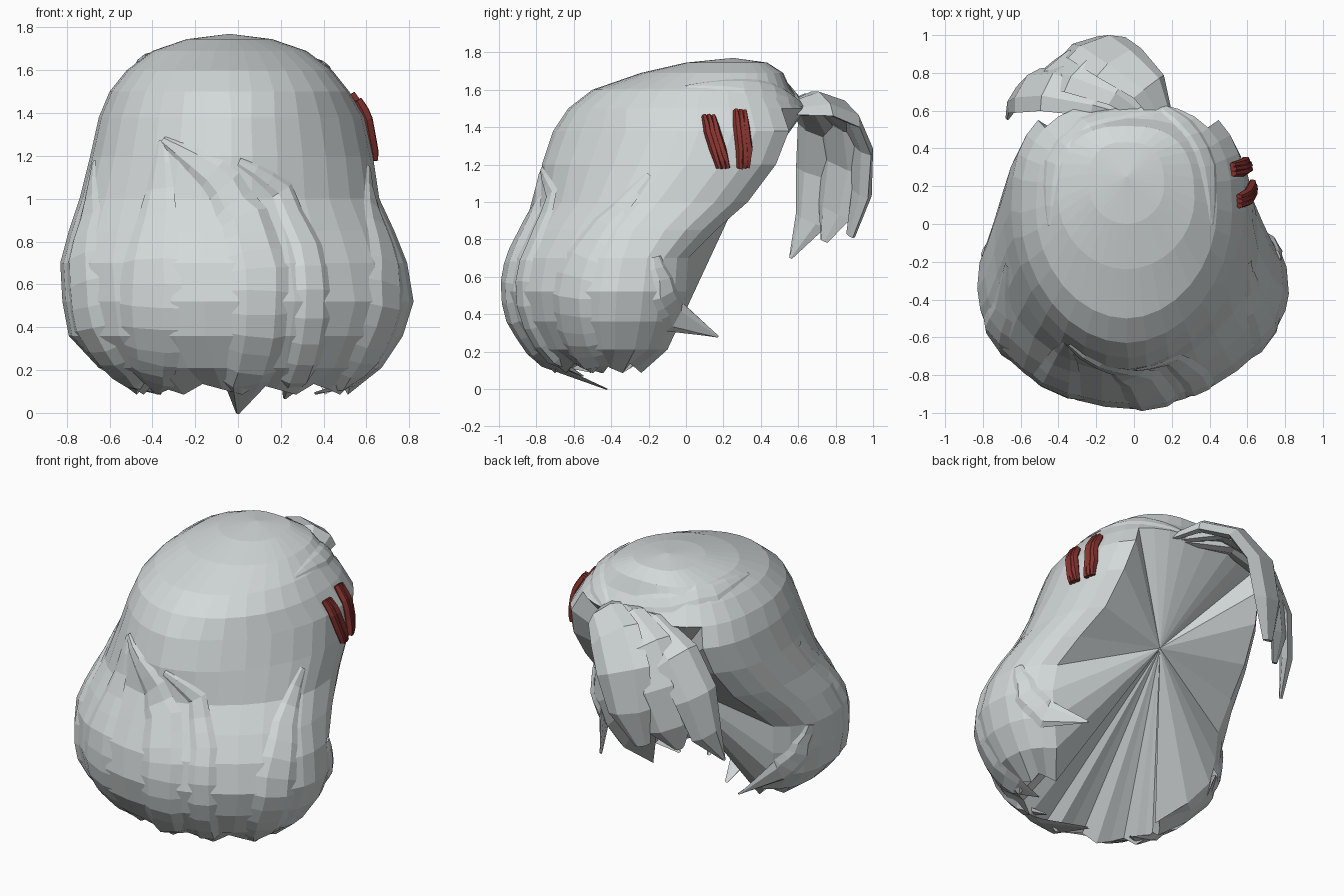
import bpy, bmesh, math
from mathutils import Vector
from mathutils.bvhtree import BVHTree

cube = bpy.data.objects.get("Cube")
if cube:
    bpy.data.objects.remove(cube, do_unlink=True)


def material(name, color):
    m = bpy.data.materials.new(name)
    m.use_nodes = True
    m.diffuse_color = (*color, 1)
    m.node_tree.nodes["Principled BSDF"].inputs["Base Color"].default_value = (*color, 1)
    return m


HAIR = material("pale grey hair", (0.65, 0.69, 0.69))
RED = material("dark red clip", (0.25, 0.035, 0.03))


def finish(bm, name, mat):
    bmesh.ops.recalc_face_normals(bm, faces=bm.faces)
    mesh = bpy.data.meshes.new(name)
    bm.to_mesh(mesh)
    mesh.materials.append(mat)
    obj = bpy.data.objects.new(name, mesh)
    bpy.context.collection.objects.link(obj)


# Main hair mass: stacked rings, open at the back below the crown
# (height, centre x, half width, front y, widest y, rim y)
LEVELS = [
    (0.11, 0.02, 0.50, -0.70, -0.40, -0.24),
    (0.21, 0.01, 0.66, -0.84, -0.38, -0.10),
    (0.36, -0.01, 0.78, -0.94, -0.38, -0.03),
    (0.52, 0.00, 0.82, -0.98, -0.37, 0.00),
    (0.70, -0.02, 0.81, -0.95, -0.34, 0.01),
    (0.85, -0.03, 0.76, -0.87, -0.28, 0.16),
    (1.00, -0.04, 0.70, -0.79, -0.15, 0.33),
    (1.20, -0.03, 0.66, -0.77, 0.00, 0.48),
    (1.38, -0.03, 0.62, -0.71, 0.07, 0.55),
    (1.50, -0.04, 0.56, -0.63, 0.06, 0.51),
    (1.60, -0.04, 0.48, -0.50, 0.08, 0.45),
    (1.69, -0.04, 0.36, -0.24, 0.13, 0.43),
    (1.745, -0.04, 0.20, 0.00, 0.20, 0.38),
]
SIDES, OPEN, CROWN = 32, 24, 9

bm = bmesh.new()
rings = []
for i, (z, cx, hw, front, mid, rim) in enumerate(LEVELS):
    ring = []
    for k in range(SIDES):
        a = math.radians(45) - math.tau * k / SIDES
        c, s = math.cos(a), math.sin(a)
        # Squarer at the back, cut in at the lower front left
        power = 0.75 if s > 0 else 1.03 if c < 0 or i >= CROWN else 1.17
        depth = (rim - mid) / 0.77 if s > 0 else front - mid
        x = cx + hw * math.copysign(abs(c) ** power, c)
        y = mid + depth * abs(s) ** power
        jag = 0.025 * (k % 3 - 1) if i == 0 else 0
        ring.append(bm.verts.new((x, y, z + jag)))
    rings.append(ring)
for i in range(len(rings) - 1):
    for k in range(SIDES):
        if k < OPEN or i >= CROWN:
            j = (k + 1) % SIDES
            bm.faces.new((rings[i][k], rings[i][j], rings[i + 1][j], rings[i + 1][k]))
top = bm.verts.new((-0.04, 0.25, 1.77))
for k in range(SIDES):
    bm.faces.new((rings[-1][k], rings[-1][(k + 1) % SIDES], top))
bmesh.ops.delete(bm, geom=[v for v in bm.verts if not v.link_faces], context='VERTS')

# The hair surface that the locks follow, before the back is closed
bmesh.ops.recalc_face_normals(bm, faces=bm.faces)
TREE = BVHTree.FromBMesh(bm)

# Fan of triangles closing the open back
rim_edges = [e for e in bm.edges if e.is_boundary]
hub = bm.verts.new((0, 0.24, 0.94))
for e in rim_edges:
    bm.faces.new((*e.verts, hub))
finish(bm, "hair_mass", HAIR)
bm.free()


SECTION = [(-1, -0.2), (-0.5, 1), (0.5, 1), (1, -0.2), (0.5, -1), (-0.5, -1)]


def refine(values, steps, free_tip):
    """Split each span into steps, leaving a free tip as one span."""
    fine = []
    for i in range(len(values) - 1):
        n = 1 if free_tip and i == len(values) - 2 else steps
        fine += [values[i].lerp(values[i + 1], j / n) for j in range(n)]
    return fine + [values[-1]]


def lock(name, path, widths, thick, mat=HAIR, hug=True, free_tip=False,
         closed=True, centre=(-0.1, 0.4, 1.0), lift=0.004):
    """Tapered strand; a hugging strand follows the hair mass."""
    rows = [Vector((*p, w)) for p, w in zip(path, widths)]
    if hug:
        rows = refine(rows, 3, free_tip)
    pts = [r.xyz for r in rows]
    last = len(pts) - 1
    section = SECTION if closed else SECTION[:4]
    bm = bmesh.new()
    loops = []
    for i, p in enumerate(pts):
        w = rows[i].w
        snap = hug and not (free_tip and i == last)
        tangent = (pts[min(i + 1, last)] - pts[max(i - 1, 0)]).normalized()
        if snap:
            p, normal, _, _ = TREE.find_nearest(p)
        else:
            normal = p - Vector(centre)
        side = tangent.cross(normal).normalized()
        out = side.cross(tangent).normalized()
        t = thick * min(1, w / max(widths) + 0.2)
        loop = []
        for u, v in section:
            q = p + side * u * w
            n = out
            if snap:
                q, n, _, _ = TREE.find_nearest(q)
                q = q + n * lift
            loop.append(bm.verts.new(q + n * v * t))
        loops.append(loop)
    count = len(section)
    for a, b in zip(loops, loops[1:]):
        for k in range(count if closed else count - 1):
            j = (k + 1) % count
            bm.faces.new((a[k], a[j], b[j], b[k]))
    if closed:
        bm.faces.new(loops[0])
        bm.faces.new(loops[-1])
    finish(bm, name, mat)
    bm.free()


# Front locks sweeping from the parting
lock("front_sweep_lock",
     [(-0.39, -0.7, 1.3), (-0.12, -0.8, 1.12), (0.04, -0.88, 0.95), (0.11, -0.98, 0.68),
      (0.1, -0.95, 0.35), (0.04, -0.75, 0.14), (0, -0.42, 0)],
     [0.02, 0.08, 0.12, 0.14, 0.13, 0.12, 0.01], 0.02, free_tip=True, closed=False)
lock("front_outer_lock",
     [(0.0, -0.75, 1.17), (0.24, -0.78, 1.05), (0.34, -0.85, 0.8), (0.34, -0.85, 0.45),
      (0.28, -0.72, 0.14), (0.22, -0.55, 0.07)],
     [0.02, 0.06, 0.08, 0.09, 0.08, 0.01], 0.015, free_tip=True, closed=False)
lock("front_parting_lock",
     [(-0.4, -0.7, 1.3), (-0.4, -0.8, 0.95), (-0.42, -0.9, 0.6), (-0.4, -0.8, 0.3),
      (-0.4, -0.66, 0.13), (-0.38, -0.5, 0.09)],
     [0.02, 0.1, 0.16, 0.14, 0.1, 0.01], 0.012, free_tip=True, closed=False)

# Mirrored side locks and the pointed locks at the rim
for label, s in (("left", 1), ("right", -1)):
    lock(label + "_side_lock",
         [(s * 0.62, -0.2, 1.15), (s * 0.67, -0.45, 0.9), (s * 0.7, -0.6, 0.6),
          (s * 0.64, -0.6, 0.3), (s * 0.5, -0.5, 0.12), (s * 0.36, -0.45, 0.09)],
         [0.02, 0.08, 0.13, 0.13, 0.1, 0.01], 0.014, free_tip=True, closed=False)
    lock(label + "_rim_lock",
         [(s * 0.72, -0.18, 0.7), (s * 0.71, -0.14, 0.52),
          (s * 0.64, -0.06, 0.38), (s * 0.5, 0.17, 0.28)],
         [0.03, 0.08, 0.09, 0.008], 0.014, free_tip=True)

# Strands drawn back over the crown to the tail
for i, x in enumerate((-0.42, 0.4)):
    lock(f"crown_strand_{i + 1}",
         [(x, 0.0, 1.6), (x * 0.9, 0.3, 1.58), (x * 0.5 + 0.05, 0.5, 1.54), (0.15, 0.59, 1.5)],
         [0.01, 0.06, 0.06, 0.03], 0.008, closed=False)

# Side tail: overlapping locks falling from the tie
lock("tail_outer_lock",
     [(0.16, 0.56, 1.5), (0.08, 0.73, 1.53), (-0.08, 0.86, 1.48), (-0.2, 0.94, 1.3),
      (-0.25, 0.94, 1.05), (-0.3, 0.88, 0.82)],
     [0.06, 0.12, 0.16, 0.17, 0.14, 0.05], 0.035, hug=False)
lock("tail_middle_lock",
     [(0.12, 0.56, 1.5), (-0.07, 0.72, 1.53), (-0.27, 0.81, 1.43), (-0.39, 0.84, 1.2),
      (-0.45, 0.8, 0.95), (-0.47, 0.74, 0.79)],
     [0.06, 0.12, 0.16, 0.17, 0.14, 0.03], 0.035, hug=False)
lock("tail_inner_lock",
     [(0.1, 0.56, 1.49), (-0.2, 0.66, 1.51), (-0.44, 0.72, 1.38), (-0.57, 0.71, 1.15),
      (-0.62, 0.67, 0.9), (-0.67, 0.56, 0.7)],
     [0.06, 0.1, 0.14, 0.14, 0.1, 0.01], 0.035, hug=False)

# Two ridged hair clips on the left side
CLIPS = [
    [(0.54, 0.12, 1.45), (0.58, 0.14, 1.37), (0.61, 0.17, 1.28), (0.63, 0.2, 1.18)],
    [(0.48, 0.28, 1.46), (0.54, 0.29, 1.38), (0.59, 0.31, 1.28), (0.61, 0.31, 1.18)],
]
for i, path in enumerate(CLIPS):
    for j, dy in enumerate((-0.024, 0, 0.024)):
        lock(f"clip_{i + 1}_ridge_{j + 1}", [(x, y + dy, z) for x, y, z in path],
             [0.014, 0.022, 0.022, 0.014], 0.026 if j == 1 else 0.022, mat=RED, lift=0.014)
